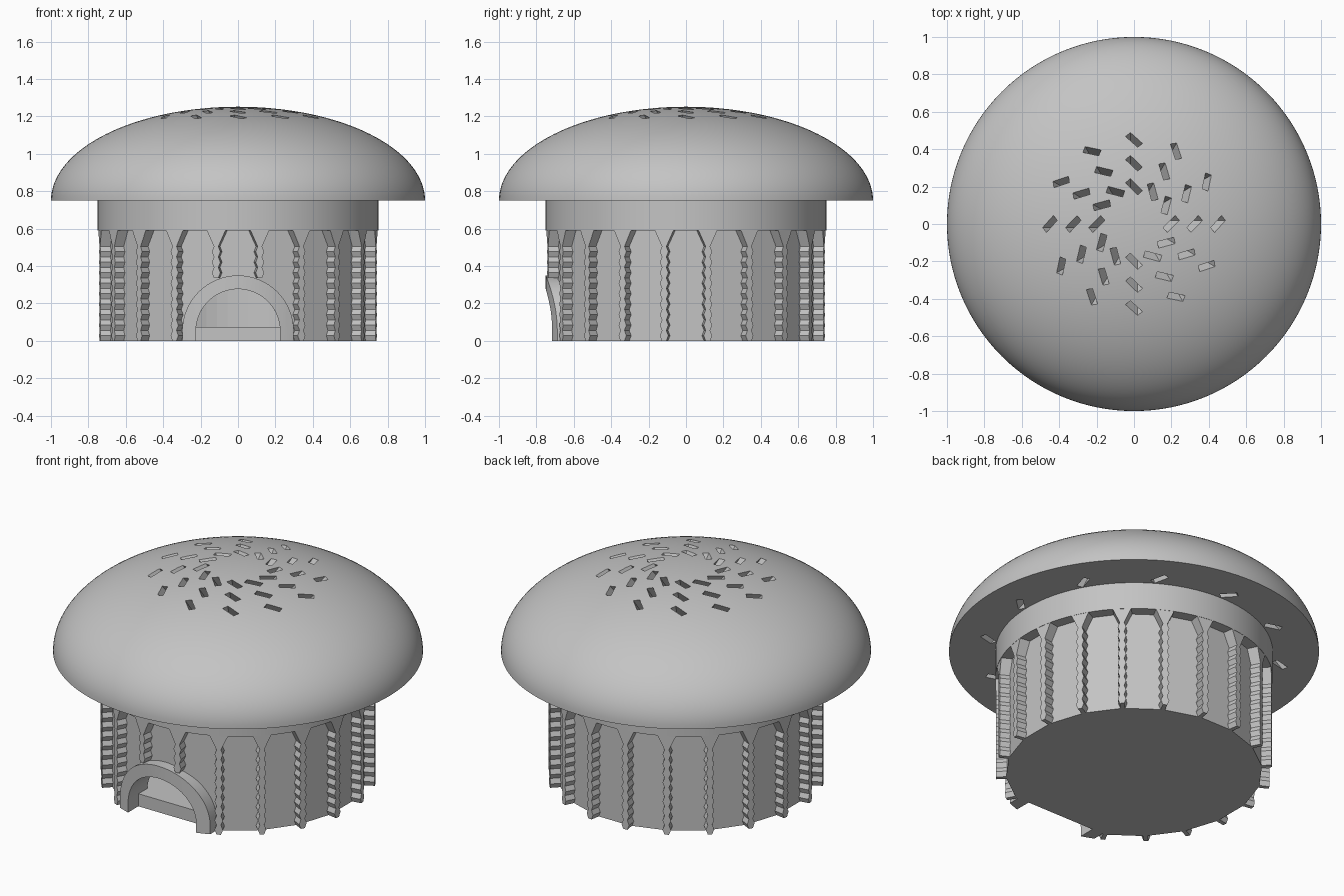
import bpy, bmesh, math
from mathutils import Matrix, Vector

if "Cube" in bpy.data.objects:
    bpy.data.objects.remove(bpy.data.objects["Cube"], do_unlink=True)

grey = bpy.data.materials.new("plain_grey")
grey.use_nodes = True
grey.diffuse_color = (0.55, 0.55, 0.55, 1)
grey.node_tree.nodes["Principled BSDF"].inputs["Base Color"].default_value = grey.diffuse_color

RIBS = 20
STEP = 2 * math.pi / RIBS
CAP_Z, CAP_H = 0.75, 0.502
RING_Z, WALL_R, TRUNK_R = 0.589, 0.694, 0.75
ARCH_Z, ARCH_OUT, ARCH_IN = 0.052, 0.298, 0.225


def finish(name, bm):
    bmesh.ops.recalc_face_normals(bm, faces=bm.faces)
    mesh = bpy.data.meshes.new(name)
    bm.to_mesh(mesh)
    bm.free()
    mesh.materials.append(grey)
    obj = bpy.data.objects.new(name, mesh)
    bpy.context.collection.objects.link(obj)
    return obj


def cylinder(name, radius, z0, z1, sides, turn=0.0):
    bm = bmesh.new()
    bmesh.ops.create_cone(bm, cap_ends=True, segments=sides, radius1=radius,
                          radius2=radius, depth=z1 - z0)
    bm.transform(Matrix.Translation((0, 0, (z0 + z1) / 2)) @ Matrix.Rotation(turn, 4, 'Z'))
    return finish(name, bm)


def add_prism(bm, outline, y0, y1, turn=0.0):
    """Close an (x, z) outline between y0 and y1, then turn it about z."""
    spin = Matrix.Rotation(turn, 3, 'Z')
    front, back = ([bm.verts.new(spin @ Vector((x, y, z))) for x, z in outline] for y in (y0, y1))
    bm.faces.new(front)
    bm.faces.new(back[::-1])
    for i in range(len(outline)):
        bm.faces.new((front[i - 1], front[i], back[i], back[i - 1]))


def prism(name, outline, y0, y1):
    bm = bmesh.new()
    add_prism(bm, outline, y0, y1)
    return finish(name, bm)


def arch(radius, bottom, steps=32):
    """Round-headed outline; a bottom above the arch centre trims the curve."""
    start = math.asin(max(0, bottom - ARCH_Z) / radius)
    angles = [start + (math.pi - 2 * start) * i / steps for i in range(steps + 1)]
    curve = [(radius * math.cos(a), ARCH_Z + radius * math.sin(a)) for a in angles]
    if bottom < ARCH_Z:
        curve = [(radius, bottom)] + curve + [(-radius, bottom)]
    return curve


def boolean(obj, cutter, operation='DIFFERENCE'):
    mod = obj.modifiers.new("cut", 'BOOLEAN')
    mod.operation, mod.solver, mod.object = operation, 'EXACT', cutter
    mod.use_self = True
    cutter.hide_render = True
    bpy.context.view_layer.objects.active = obj
    bpy.ops.object.modifier_apply(modifier=mod.name)
    bpy.data.objects.remove(cutter, do_unlink=True)


def smooth(obj):
    bpy.ops.object.select_all(action='DESELECT')
    obj.select_set(True)
    bpy.context.view_layer.objects.active = obj
    bpy.ops.object.shade_smooth_by_angle(angle=math.radians(14))


def add_slots(bm, radius, level, low, high, lean):
    """Ring of twelve slanted boxes crossing the given radius at the given level."""
    diagonal = Matrix.Rotation(math.radians(43), 3, 'Z')
    for k in range(12):
        spin = Matrix.Rotation(k * math.pi / 6, 3, 'Z')
        for v in bmesh.ops.create_cube(bm, size=1)["verts"]:
            z = high if v.co.z > 0 else low
            corner = diagonal @ Vector((v.co.x * 0.095, v.co.y * 0.036, 0))
            v.co = spin @ (corner + Vector((radius + (z - level) * lean, 0, z)))


# Domed cap: a lathed quarter ellipse with a flat underside
bm = bmesh.new()
profile = [bm.verts.new((math.cos(t), 0, CAP_Z + CAP_H * math.sin(t)))
           for t in (math.pi / 2 * i / 32 for i in range(33))]
edges = [bm.edges.new(pair) for pair in zip(profile, profile[1:])]
bmesh.ops.spin(bm, geom=profile + edges, cent=(0, 0, 0), axis=(0, 0, 1),
               angle=2 * math.pi, steps=128)
bmesh.ops.remove_doubles(bm, verts=bm.verts, dist=0.0005)
bmesh.ops.holes_fill(bm, edges=[e for e in bm.edges if e.is_boundary], sides=0)
cap = finish("cap", bm)

# Vent slots: three rings on top slanting inward, one ring underneath
bm = bmesh.new()
for radius in (0.2, 0.325, 0.45):
    surface = CAP_Z + CAP_H * math.sqrt(1 - radius ** 2)
    add_slots(bm, radius, surface, surface - 0.14, surface + 0.04, 0.79)
add_slots(bm, 0.8, CAP_Z, CAP_Z - 0.05, CAP_Z + 0.15, -0.79)
boolean(cap, finish("slot_cutter", bm))
smooth(cap)

# Smooth band under the cap
band = cylinder("trunk_band", TRUNK_R, RING_Z, CAP_Z, 128)
smooth(band)

# Faceted trunk wall, hollow inside, with a doorway
wall = cylinder("trunk_wall", WALL_R, 0, RING_Z, RIBS, STEP / 2)
boolean(wall, cylinder("room_cutter", 0.58, 0.075, RING_Z - 0.01, 64))
boolean(wall, prism("porch_cutter", arch(0.28, -0.1), -1, -0.618))
boolean(wall, prism("door_cutter", arch(ARCH_IN, 0.075), -1, -0.3))

# Door arch, its front face following the round of the trunk
outline = arch(ARCH_OUT, 0) + arch(ARCH_IN, 0)[::-1]
door_arch = prism("door_arch", outline, -0.85, -0.61)
boolean(door_arch, cylinder("arch_trim", TRUNK_R, -0.1, 0.6, 128), 'INTERSECT')
smooth(door_arch)

# Zigzag ribs that flare out where they meet the band
bm = bmesh.new()
TEETH = 18
for k in range(RIBS):
    lowest = 0.33 if k in (0, RIBS - 1) else 0
    side = [(0.023 if i % 2 else 0.012, 0.505 * i / TEETH)
            for i in range(TEETH + 1) if 0.505 * i / TEETH >= lowest]
    side += [(0.05, RING_Z), (0.05, RING_Z + 0.01)]
    add_prism(bm, side + [(-x, z) for x, z in reversed(side)], -0.748, -0.66, (k + 0.5) * STEP)
finish("trunk_ribs", bm)
